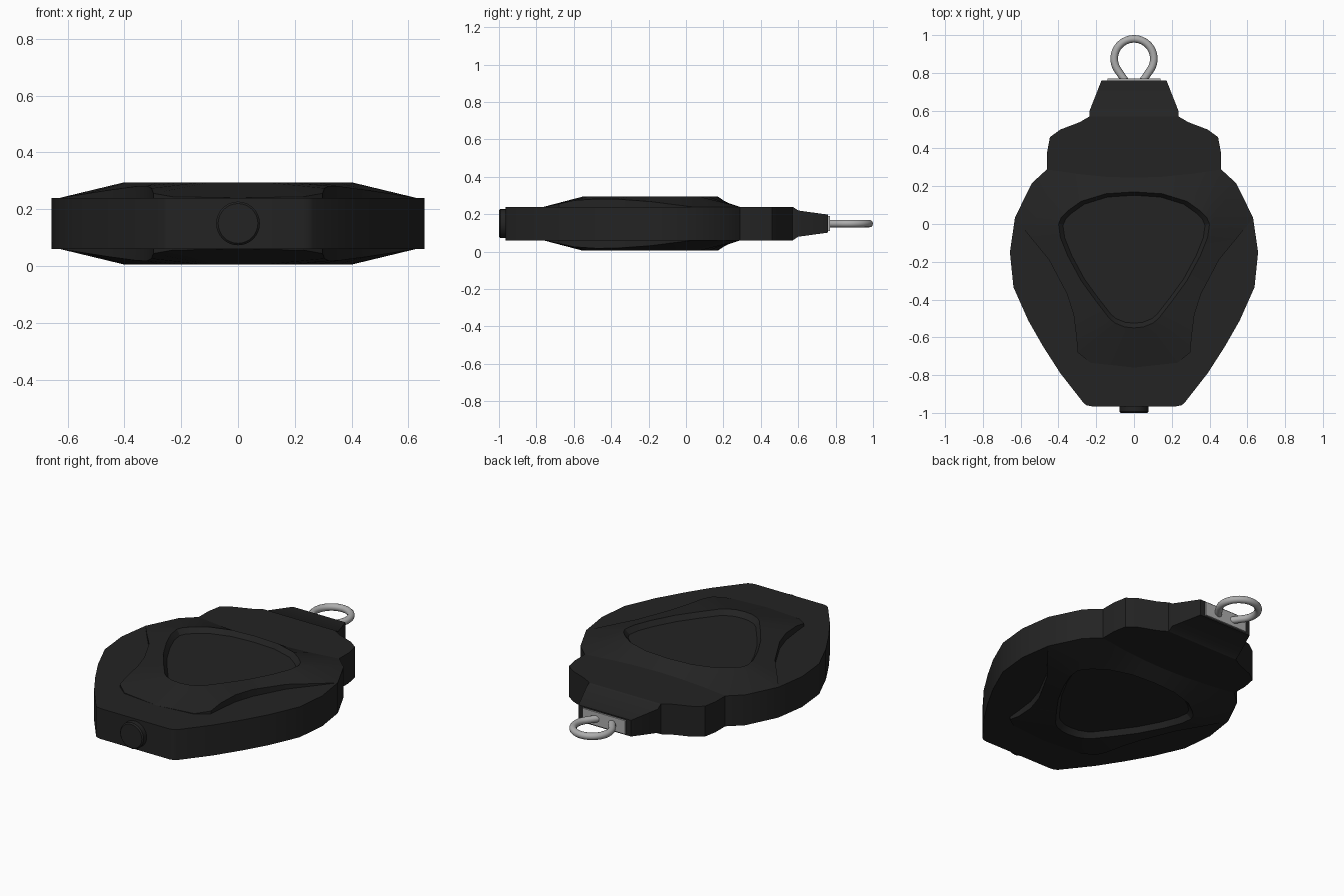
import bpy, bmesh, math
from mathutils import Vector

cube = bpy.data.objects.get("Cube")
if cube:
    bpy.data.objects.remove(cube)

MID = 0.15  # height of the horizontal symmetry plane


def material(name, value, rough):
    m = bpy.data.materials.new(name)
    m.use_nodes = True
    color = (value, value, value, 1)
    m.diffuse_color = color
    node = m.node_tree.nodes["Principled BSDF"]
    node.inputs["Base Color"].default_value = color
    node.inputs["Roughness"].default_value = rough
    return m


black = material("black plastic", 0.017, 0.6)
steel = material("light grey metal", 0.42, 0.4)


def both_sides(half):
    """Close a half loop by mirroring it across x = 0."""
    return half + [(-p[0], *p[1:]) for p in reversed(half) if p[0] > 0]


def loft(name, loops, mat, angle=30):
    """Skin a list of equal-length loops and cap both ends."""
    bm = bmesh.new()
    rings = [[bm.verts.new(p) for p in loop] for loop in loops]
    for a, b in zip(rings, rings[1:]):
        for i in range(len(a)):
            j = (i + 1) % len(a)
            bm.faces.new((a[i], a[j], b[j], b[i]))
    bm.faces.new(rings[0])
    bm.faces.new(rings[-1])
    bmesh.ops.recalc_face_normals(bm, faces=bm.faces)
    mesh = bpy.data.meshes.new(name)
    bm.to_mesh(mesh)
    bm.free()
    obj = bpy.data.objects.new(name, mesh)
    bpy.context.collection.objects.link(obj)
    mesh.materials.append(mat)
    smooth(obj, angle)
    return obj


def smooth(obj, angle):
    bpy.ops.object.select_all(action='DESELECT')
    obj.select_set(True)
    bpy.context.view_layer.objects.active = obj
    bpy.ops.object.shade_smooth_by_angle(angle=math.radians(angle))


# Main body: stepped outline with straight walls
outline = both_sides([
    (0, -.965), (.225, -.965), (.25, -.96), (.265, -.95), (.39, -.79),
    (.48, -.65), (.56, -.51), (.638, -.335), (.657, -.15), (.63, .035),
    (.54, .217), (.46, .29), (.46, .38), (.445, .46), (.39, .5),
    (.285, .54), (.235, .57), (0, .57)])
loft("body", [[(x, y, z) for x, y in outline] for z in (.06, .24)], black)

# Raised panel: rim x, rim y, edge x, edge y, edge height
panel = [
    (0, .17, 0, .245, .24), (.15, .16, .15, .25, .24),
    (.28, .12, .3, .265, .24), (.35, .07, .455, .288, .24),
    (.385, .035, .54, .217, .24), (.4, 0, .628, .03, .24),
    (.39, -.07, .54, -.08, .254), (.35, -.17, .45, -.19, .268),
    (.28, -.3, .355, -.37, .281), (.2, -.41, .32, -.48, .282),
    (.13, -.5, .305, -.6, .274), (.1, -.525, .298, -.68, .256),
    (.05, -.545, .23, -.735, .244), (0, -.55, 0, -.76, .24)]


def raised_panel(name, side):
    def loop(fn):
        half = [fn(*row) for row in panel]
        return both_sides([(x, y, MID + side * (z - MID)) for x, y, z in half])

    def floor(rx, ry, *_):
        return rx * .94, -.13 + (ry + .13) * .94, .266

    loft(name, [
        loop(lambda rx, ry, x, y, z: (x, y, .23)),
        loop(lambda rx, ry, x, y, z: (x, y, z)),
        loop(lambda rx, ry, x, y, z: (rx, ry, .295)),
        loop(floor)], black, 20)


raised_panel("top_panel", 1)
raised_panel("bottom_panel", -1)


def rectangle(w, y, h):
    return [(sx * w, y, MID + sz * h)
            for sx, sz in ((-1, -1), (1, -1), (1, 1), (-1, 1))]


# Tapered neck with a recessed end that holds the metal plate
loft("neck", [rectangle(.235, .55, .09), rectangle(.235, .57, .09),
              rectangle(.235, .6, .07), rectangle(.172, .76, .048)], black)
loft("end_plate", [rectangle(.14, .75, .04), rectangle(.14, .769, .04)], steel)


# Round button on the front
def circle(r, y, n=32):
    return [(r * math.cos(math.tau * i / n), y, MID + r * math.sin(math.tau * i / n))
            for i in range(n)]


loft("front_button", [circle(.077, -.95), circle(.077, -.993),
                      circle(.07, -1)], black)

# Wire loop: open arc with two legs converging into the plate
path = [Vector((.045, .755, MID))]
for i in range(33):
    a = math.radians(-30 + 240 * i / 32)
    path.append(Vector((.105 * math.cos(a), .875 + .105 * math.sin(a), MID)))
path.append(Vector((-.045, .755, MID)))
sections = []
for i, p in enumerate(path):
    t = (path[min(i + 1, len(path) - 1)] - path[max(i - 1, 0)]).normalized()
    side = t.cross(Vector((0, 0, 1)))
    sections.append([p + .02 * (side * math.cos(math.tau * k / 12)
                     + Vector((0, 0, math.sin(math.tau * k / 12)))) for k in range(12)])
loft("key_loop", sections, steel, 50)
